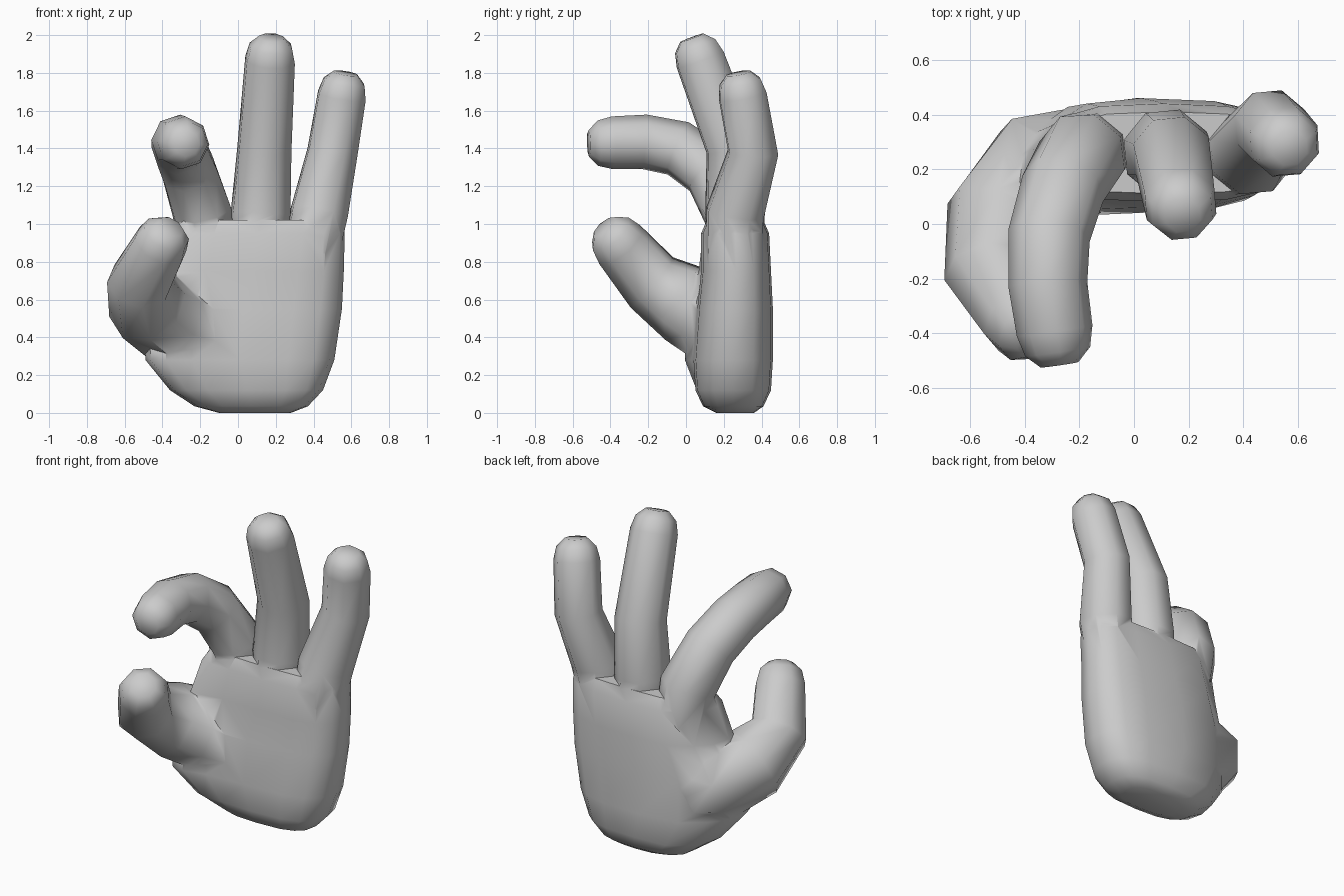
import bpy, bmesh
from math import cos, sin, tau, copysign
from mathutils import Vector

if "Cube" in bpy.data.objects:
    bpy.data.objects.remove(bpy.data.objects["Cube"])


def skin_rings(name, rings):
    """Bridge equal-sized rings of points and close both ends."""
    bm = bmesh.new()
    loops = [[bm.verts.new(p) for p in ring] for ring in rings]
    n = len(loops[0])
    for a, b in zip(loops, loops[1:]):
        for i in range(n):
            j = (i + 1) % n
            bm.faces.new((a[i], a[j], b[j], b[i]))
    bm.faces.new(loops[0][::-1])
    bm.faces.new(loops[-1])
    bmesh.ops.recalc_face_normals(bm, faces=bm.faces[:])
    mesh = bpy.data.meshes.new(name)
    bm.to_mesh(mesh)
    bm.free()
    obj = bpy.data.objects.new(name, mesh)
    bpy.context.collection.objects.link(obj)
    return obj


def finger(name, path, sides=8):
    """Tube along (x, y, z, radius) points with a rounded tip."""
    pts = [Vector(p[:3]) for p in path]
    rad = [p[3] for p in path]
    end = (pts[-1] - pts[-2]).normalized()
    # Tip rounding
    pts += [pts[-1] + end * rad[-1] * 0.55, pts[-1] + end * rad[-1] * 0.9]
    rad += [rad[-1] * 0.86, rad[-1] * 0.5]
    rings, side = [], Vector((1, 0.1, 0))
    for k, p in enumerate(pts):
        before = (p - pts[k - 1]).normalized() if k else Vector()
        after = (pts[k + 1] - p).normalized() if k + 1 < len(pts) else Vector()
        d = (before + after).normalized()
        side = (side - d * side.dot(d)).normalized()
        other = d.cross(side)
        rings.append([p + rad[k] * (side * cos(t) + other * sin(t))
                      for t in (tau * (i + 0.5) / sides for i in range(sides))])
    return skin_rings(name, rings)


def palm_ring(z, x0, x1, y0, y1, sides=16):
    """Rounded rectangle whose thumb side curls forward."""
    ring = []
    for i in range(sides):
        c, s = cos(tau * i / sides), sin(tau * i / sides)
        x = (x0 + x1) / 2 + (x1 - x0) / 2 * copysign(abs(c) ** 0.7, c)
        y = (y0 + y1) / 2 + (y1 - y0) / 2 * copysign(abs(s) ** 0.7, s)
        ring.append((x, y - 0.5 * max(0, -0.2 - x), z))
    return ring


# Palm
hand = skin_rings("hand", [palm_ring(*r) for r in (
    (0.0, -0.10, 0.28, 0.16, 0.36),
    (0.035, -0.23, 0.37, 0.09, 0.41),
    (0.12, -0.36, 0.45, 0.05, 0.45),
    (0.28, -0.49, 0.51, 0.04, 0.46),
    (0.55, -0.50, 0.55, 0.06, 0.46),
    (0.75, -0.41, 0.56, 0.08, 0.45),
    (0.95, -0.35, 0.565, 0.08, 0.44),
    (1.02, -0.31, 0.55, 0.11, 0.41))])

# Fingers and thumb
digits = [
    finger("index_finger", [(-0.16, 0.27, 0.85, 0.15), (-0.19, 0.25, 1.06, 0.165),
                            (-0.26, 0.13, 1.28, 0.155), (-0.31, -0.04, 1.40, 0.15),
                            (-0.315, -0.22, 1.435, 0.145), (-0.29, -0.39, 1.43, 0.14)]),
    finger("middle_finger", [(0.11, 0.26, 0.85, 0.15), (0.12, 0.26, 1.06, 0.165),
                             (0.14, 0.25, 1.40, 0.15), (0.17, 0.075, 1.87, 0.138)]),
    finger("little_finger", [(0.39, 0.25, 0.85, 0.15), (0.43, 0.26, 1.06, 0.16),
                             (0.50, 0.355, 1.38, 0.14), (0.55, 0.30, 1.68, 0.135)]),
    finger("thumb", [(-0.15, 0.24, 0.42, 0.20), (-0.34, 0.18, 0.48, 0.24),
                     (-0.48, 0.01, 0.57, 0.22), (-0.52, -0.18, 0.69, 0.175),
                     (-0.41, -0.35, 0.89, 0.15)]),
]

# Fuse all digits into the palm
for d in digits:
    mod = hand.modifiers.new(d.name, "BOOLEAN")
    mod.operation, mod.solver, mod.object = "UNION", "EXACT", d
bpy.context.view_layer.objects.active = hand
hand.select_set(True)
for d in digits:
    bpy.ops.object.modifier_apply(modifier=d.name)
for d in digits:
    bpy.data.objects.remove(d)
bpy.ops.object.shade_smooth_by_angle(angle=1.0)
